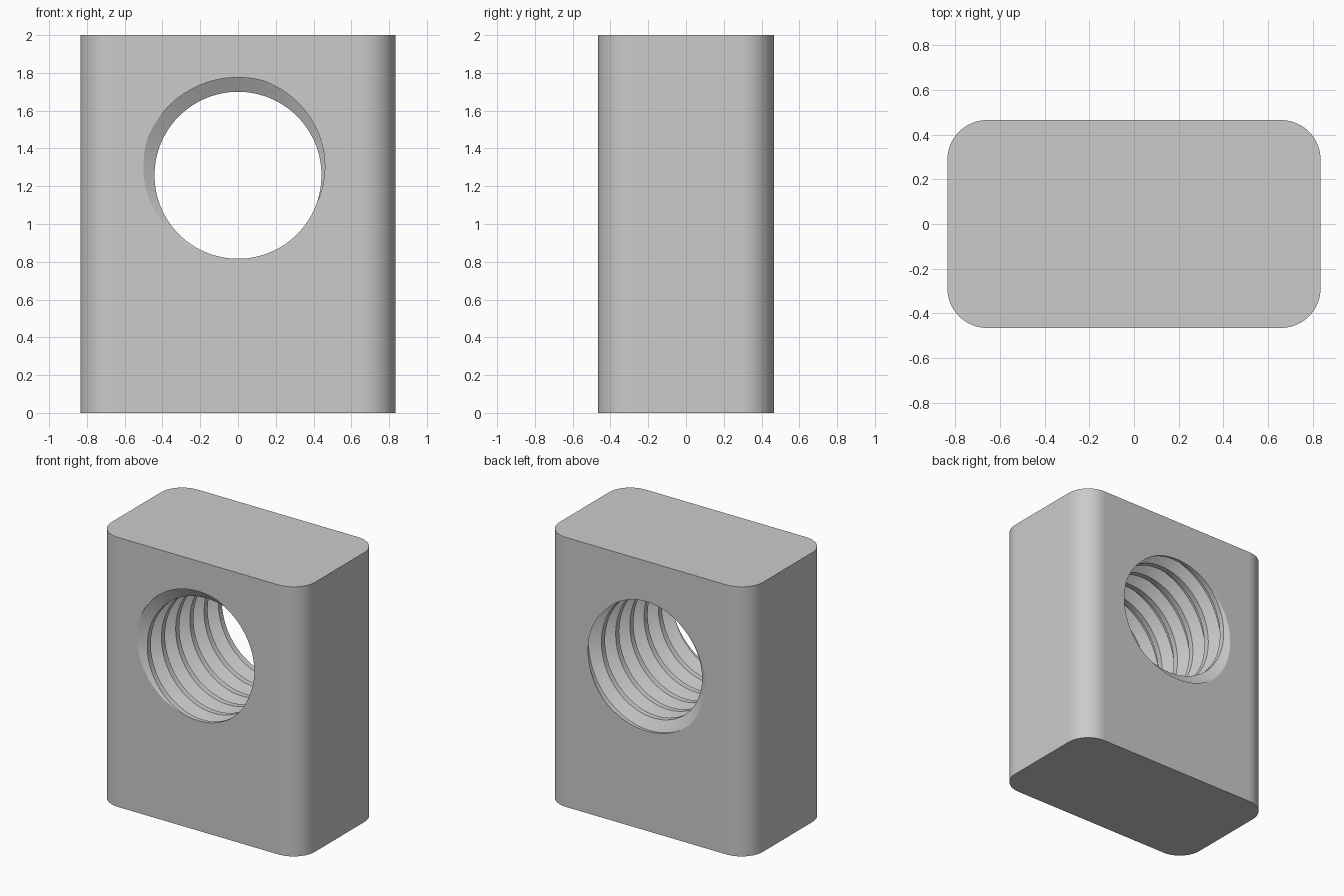
import bpy
import bmesh
from math import cos, sin, pi, radians

default = bpy.data.objects.get("Cube")
if default:
    bpy.data.objects.remove(default)

HALF_X, HALF_Y, HEIGHT, CORNER = 0.835, 0.465, 2.0, 0.177
HOLE_Z, CREST_R, ROOT_R, PITCH = 1.258, 0.442, 0.518, 1 / 6
STEPS = 120

bm = bmesh.new()

# Threaded bore: right-hand helix with flat crests and roots.
# Each profile point: angle where it meets the front face, and its radius.
profile = [(251, CREST_R), (341, CREST_R), (435, ROOT_R), (517, ROOT_R)]
points = [(angle / 360 + turn, r) for turn in range(-3, 9) for angle, r in profile]
columns = []
for i in range(STEPS):
    t = i / STEPS
    c, s = cos(2 * pi * t), sin(2 * pi * t)
    columns.append([bm.verts.new((r * c, -HALF_Y + PITCH * (phase - t), HOLE_Z + r * s))
                    for phase, r in points])
lead = len(profile)
for i in range(STEPS):
    last = i == STEPS - 1
    near, far = columns[i], columns[(i + 1) % STEPS]
    shift = lead if last else 0  # one full turn advances by one pitch
    for g in range(lead, len(points) - 1):
        bm.faces.new((near[g], near[g + 1], far[g + 1 - shift], far[g - shift]))

# Trim the thread flush with the front and back of the block
for side in (-1, 1):
    bmesh.ops.bisect_plane(bm, geom=bm.verts[:] + bm.edges[:] + bm.faces[:], dist=1e-6,
                           plane_co=(0, side * HALF_Y, 0), plane_no=(0, side, 0),
                           clear_outer=True)
loose = [v for v in bm.verts if not v.link_faces]
bmesh.ops.delete(bm, geom=loose, context='VERTS')

# Block walls: rounded rectangle outline raised upward, front and back left open
outline = []
SEG = 16
for sx, sy, start in ((1, 1, 0), (-1, 1, 90), (-1, -1, 180), (1, -1, 270)):
    for k in range(SEG + 1):
        a = radians(start + 90 * k / SEG)
        outline.append((sx * (HALF_X - CORNER) + CORNER * cos(a),
                        sy * (HALF_Y - CORNER) + CORNER * sin(a)))
bottom = [bm.verts.new((x, y, 0)) for x, y in outline]
top = [bm.verts.new((x, y, HEIGHT)) for x, y in outline]
bm.faces.new(top)
bm.faces.new(bottom[::-1])
for i in range(len(outline)):
    j = (i + 1) % len(outline)
    if abs(outline[i][1] + outline[j][1]) < 2 * HALF_Y - 1e-5:
        bm.faces.new((bottom[i], bottom[j], top[j], top[i]))

# Front and back faces, filled around the bore opening
for side in (-1, 1):
    y = side * HALF_Y
    rim = [v for v in bm.verts if abs(v.co.y - y) < 1e-5]
    for ring in (bottom, top):
        ends = [v for v in ring if v in rim]
        if not bm.edges.get(ends):
            bm.edges.new(ends)
    edges = [e for e in bm.edges if len(e.link_faces) < 2
             and all(abs(v.co.y - y) < 1e-5 for v in e.verts)]
    bmesh.ops.triangle_fill(bm, edges=edges, use_beauty=True, normal=(0, side, 0))

bmesh.ops.recalc_face_normals(bm, faces=bm.faces[:])
mesh = bpy.data.meshes.new("threaded_block")
bm.to_mesh(mesh)
bm.free()
block = bpy.data.objects.new("threaded_block", mesh)
bpy.context.collection.objects.link(block)

# Plain grey material
grey = bpy.data.materials.new("plain_grey")
grey.use_nodes = True
colour = (0.6, 0.6, 0.6, 1)
grey.diffuse_color = colour
grey.node_tree.nodes["Principled BSDF"].inputs["Base Color"].default_value = colour
mesh.materials.append(grey)

# Smooth bore and corners, flat outer walls
bpy.ops.object.select_all(action='DESELECT')
block.select_set(True)
bpy.context.view_layer.objects.active = block
bpy.ops.object.shade_smooth_by_angle(angle=radians(30))
for face in mesh.polygons:
    if max(abs(n) for n in face.normal) > 0.9999 and face.area > 0.01:
        face.use_smooth = False
for face in mesh.polygons:
    if abs(face.normal.y) > 0.9999:
        face.use_smooth = False
